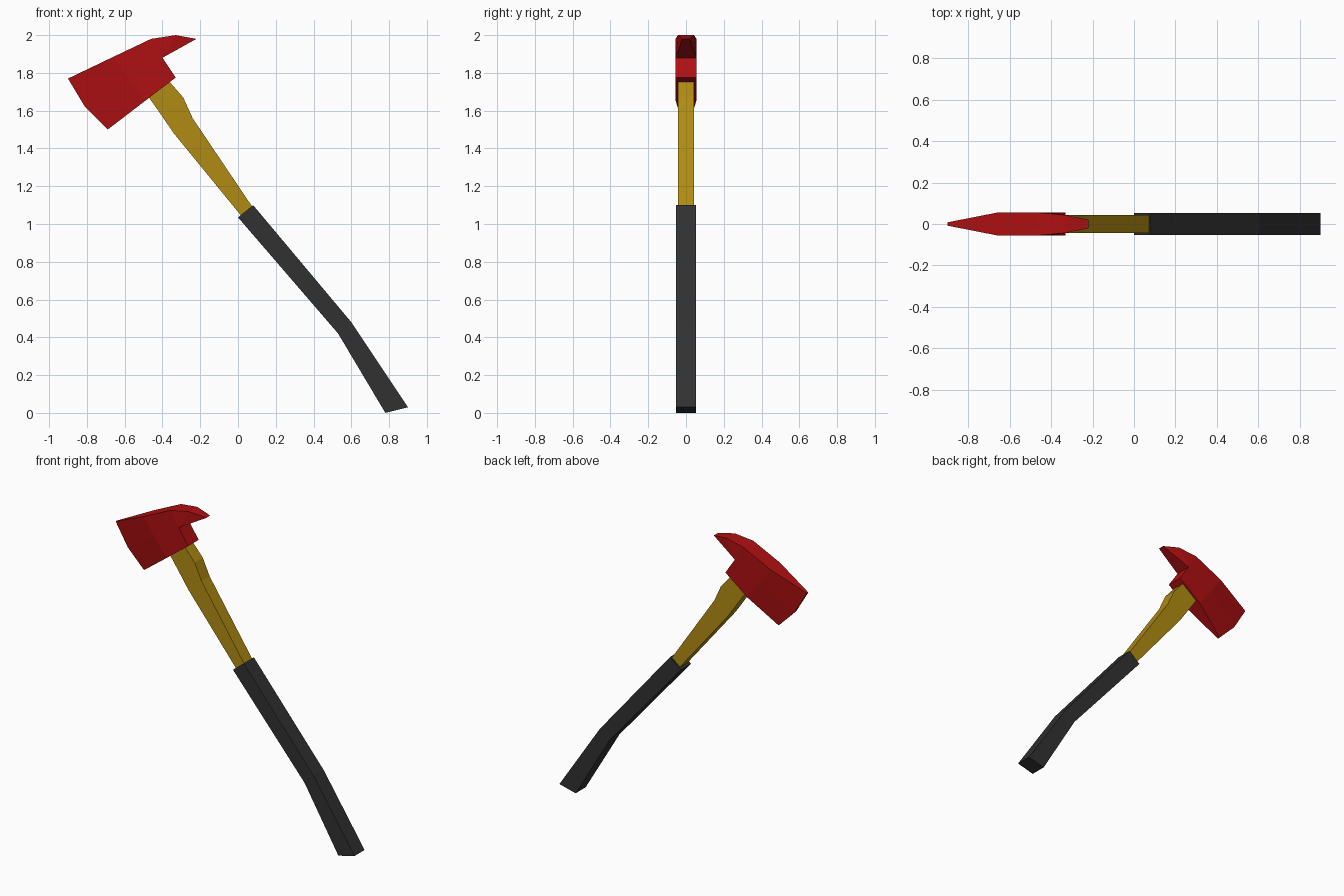
import bpy
import bmesh
from collections import Counter

cube = bpy.data.objects.get("Cube")
if cube:
    bpy.data.objects.remove(cube, do_unlink=True)


def material(name, rgb):
    mat = bpy.data.materials.new(name)
    mat.use_nodes = True
    mat.diffuse_color = (*rgb, 1)
    shader = mat.node_tree.nodes["Principled BSDF"]
    shader.inputs["Base Color"].default_value = (*rgb, 1)
    shader.inputs["Roughness"].default_value = 0.7
    return mat


def slab(name, points, cells, mat):
    """Closed solid mirrored about y = 0: points are (x, z, half width)."""
    bm = bmesh.new()
    front = [bm.verts.new((x, -w, z)) for x, z, w in points]
    back = [bm.verts.new((x, w, z)) for x, z, w in points]
    uses = Counter()
    for cell in cells:
        bm.faces.new([front[i] for i in cell])
        bm.faces.new([back[i] for i in reversed(cell)])
        uses.update(frozenset(e) for e in zip(cell, cell[1:] + cell[:1]))
    # Walls close the outline between the two sides
    for edge, count in uses.items():
        if count == 1:
            a, b = edge
            bm.faces.new((front[a], front[b], back[b], back[a]))
    bmesh.ops.recalc_face_normals(bm, faces=bm.faces)
    mesh = bpy.data.meshes.new(name)
    bm.to_mesh(mesh)
    bm.free()
    mesh.materials.append(mat)
    obj = bpy.data.objects.new(name, mesh)
    bpy.context.collection.objects.link(obj)
    return obj


def shaft(name, pairs, width, mat):
    """Rectangular bar through pairs of (upper, lower) outline points."""
    points = [(x, z, width) for pair in pairs for x, z in pair]
    cells = [[i, i + 1, i + 3, i + 2] for i in range(0, len(points) - 2, 2)]
    return slab(name, points, cells, mat)


red = material("red paint", (0.43, 0.005, 0.006))
wood = material("yellow wood", (0.44, 0.26, 0.006))
rubber = material("dark rubber", (0.031, 0.031, 0.031))

# Axe head: cutting edge, cheek crease and socket columns, then the pick
head_points = [
    (-0.90, 1.77, 0.008), (-0.81, 1.62, 0.008), (-0.69, 1.50, 0.008),
    (-0.66, 1.885, 0.055), (-0.58, 1.77, 0.055), (-0.49, 1.653, 0.055),
    (-0.46, 1.98, 0.055), (-0.40, 1.88, 0.055), (-0.33, 1.775, 0.055),
    (-0.33, 2.00, 0.043), (-0.22, 1.98, 0.02),
]
head_cells = [[i, i + 1, i + 4, i + 3] for i in (0, 1, 3, 4)]
head_cells += [[6, 7, 9], [7, 10, 9]]
slab("axe_head", head_points, head_cells, red)

# Wooden handle, ends tucked into the head and the grip
shaft("wooden_handle", [
    ((-0.39, 1.785), (-0.50, 1.71)),
    ((-0.29, 1.67), (-0.42, 1.597)),
    ((-0.24, 1.56), (-0.34, 1.48)),
    ((0.09, 1.07), (0.04, 1.015)),
], 0.043, wood)

# Bent rubber grip
shaft("rubber_grip", [
    ((0.08, 1.10), (0.00, 1.035)),
    ((0.60, 0.48), (0.53, 0.42)),
    ((0.90, 0.03), (0.78, 0.0)),
], 0.053, rubber)
